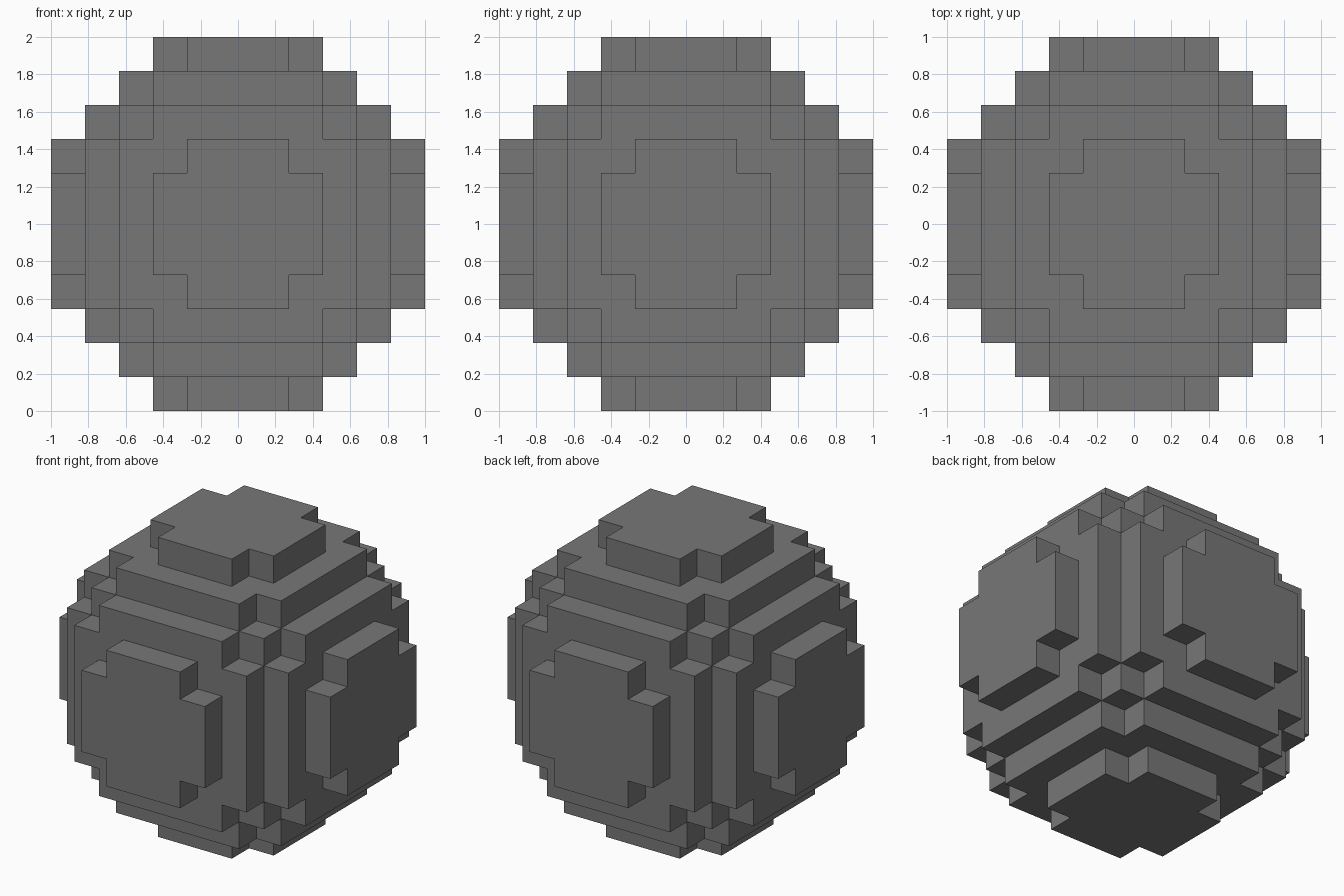
import bpy, bmesh
from itertools import product
from mathutils import Vector

default = bpy.data.objects.get("Cube")
if default:
    bpy.data.objects.remove(default, do_unlink=True)

CELLS = 11                # blocks across the ball
SIZE = 2 / CELLS          # edge of one block
REACH = CELLS // 2
RADIUS = CELLS / 2

# Plain grey material
grey = bpy.data.materials.new("stone_grey")
grey.use_nodes = True
colour = (0.185, 0.185, 0.185, 1)
grey.diffuse_color = colour
shader = next(n for n in grey.node_tree.nodes if n.type == 'BSDF_PRINCIPLED')
shader.inputs["Base Color"].default_value = colour


def filled(cell):
    """A block exists where its centre lies inside the sphere."""
    return cell.length <= RADIUS


# Stepped ball: one outer skin made from the exposed block sides
bm = bmesh.new()
corners = {}


def corner(point):
    key = tuple(round(c * 2) for c in point)
    if key not in corners:
        corners[key] = bm.verts.new(point * SIZE + Vector((0, 0, 1)))
    return corners[key]


span = range(-REACH, REACH + 1)
for cell in map(Vector, product(span, repeat=3)):
    if not filled(cell):
        continue
    for axis, sign in product(range(3), (-1, 1)):
        normal = Vector((0, 0, 0))
        normal[axis] = sign
        if filled(cell + normal):
            continue
        u = Vector((0, 0, 0))
        u[(axis + 1) % 3] = 1
        v = normal.cross(u)
        centre = cell + normal / 2
        ring = [(-u - v), (u - v), (u + v), (v - u)]
        bm.faces.new([corner(centre + offset / 2) for offset in ring])

mesh = bpy.data.meshes.new("stepped_ball")
bm.to_mesh(mesh)
bm.free()
mesh.materials.append(grey)
ball = bpy.data.objects.new("stepped_ball", mesh)
bpy.context.collection.objects.link(ball)
